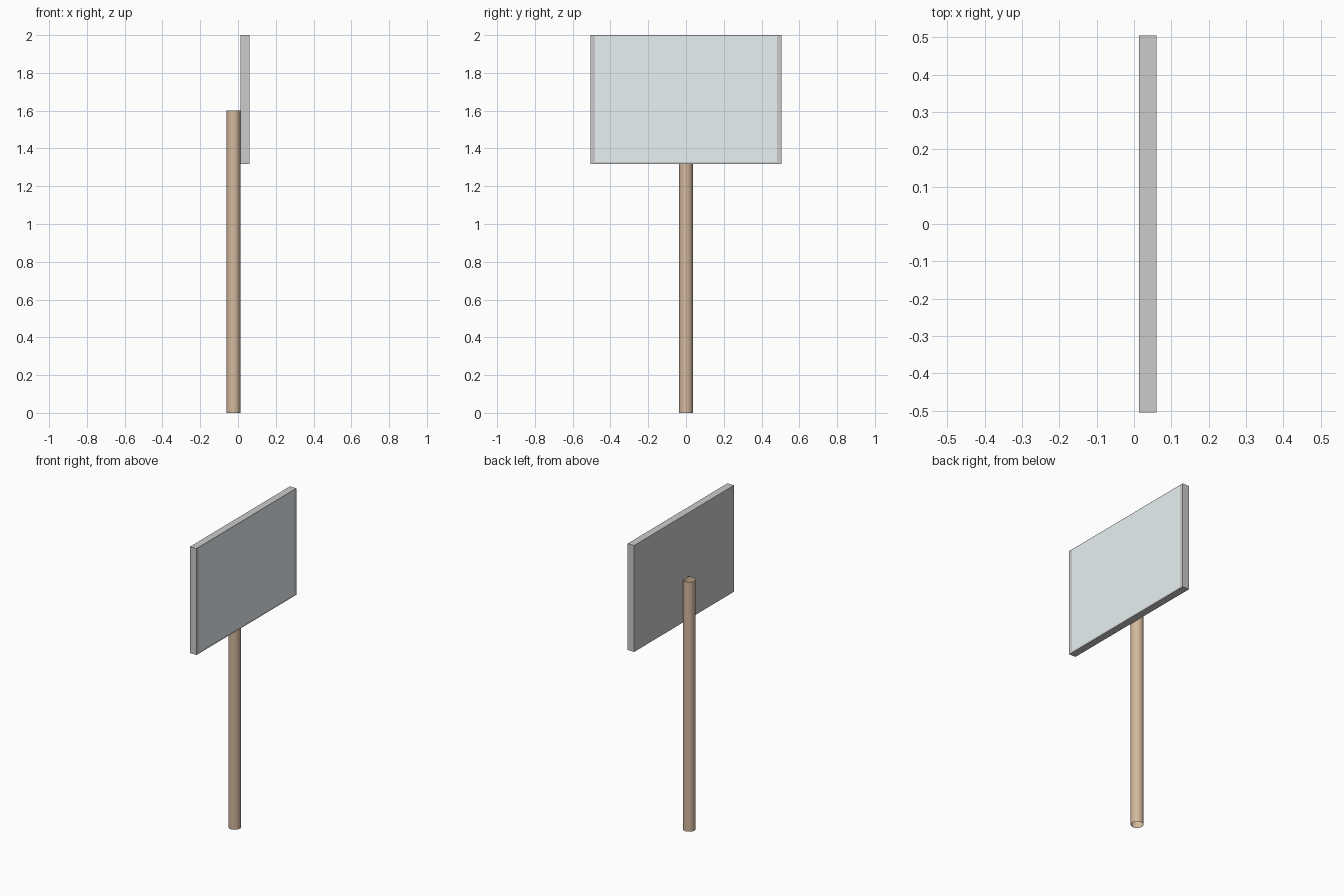
import bpy, bmesh, math
from mathutils import Matrix

if "Cube" in bpy.data.objects:
    bpy.data.objects.remove(bpy.data.objects["Cube"])


def material(name, color):
    mat = bpy.data.materials.new(name)
    mat.diffuse_color = (*color, 1)
    mat.use_nodes = True
    mat.node_tree.nodes["Principled BSDF"].inputs["Base Color"].default_value = mat.diffuse_color
    return mat


def add_object(name, bm, mats=()):
    mesh = bpy.data.meshes.new(name)
    bm.to_mesh(mesh)
    bm.free()
    for mat in mats:
        mesh.materials.append(mat)
    obj = bpy.data.objects.new(name, mesh)
    bpy.context.collection.objects.link(obj)
    return obj


# Post: round tube with open ends, standing behind the board
RADIUS, HEIGHT = 0.037, 1.6
bm = bmesh.new()
bmesh.ops.create_cone(bm, cap_ends=False, segments=24, radius1=RADIUS, radius2=RADIUS,
                      depth=HEIGHT, matrix=Matrix.Translation((-0.0235, 0, HEIGHT / 2)))
for face in bm.faces:
    face.smooth = True
add_object("post", bm, [material("wood", (0.65, 0.48, 0.34))])

# Sign board: thin slab whose +x face is inset into a border and a tinted panel
X0, X1, WIDTH, Z0, Z1 = 0.0135, 0.06, 1.01, 1.318, 2.0
bm = bmesh.new()
bmesh.ops.create_cube(bm, size=1, matrix=Matrix.Translation(((X0 + X1) / 2, 0, (Z0 + Z1) / 2))
                      @ Matrix.Diagonal((X1 - X0, WIDTH, Z1 - Z0, 1)))
panel = max(bm.faces, key=lambda f: f.calc_center_median().x)
bmesh.ops.inset_region(bm, faces=[panel], thickness=0.005)
for vert in panel.verts:
    vert.co.y = math.copysign(0.482, vert.co.y)
    vert.co.z = Z1 - 0.004 if vert.co.z > 1.6 else Z0 + 0.01
panel.material_index = 1
add_object("sign_board", bm, [material("board_grey", (0.8, 0.8, 0.8)),
                              material("panel_blue", (0.8, 0.88, 0.9))])
